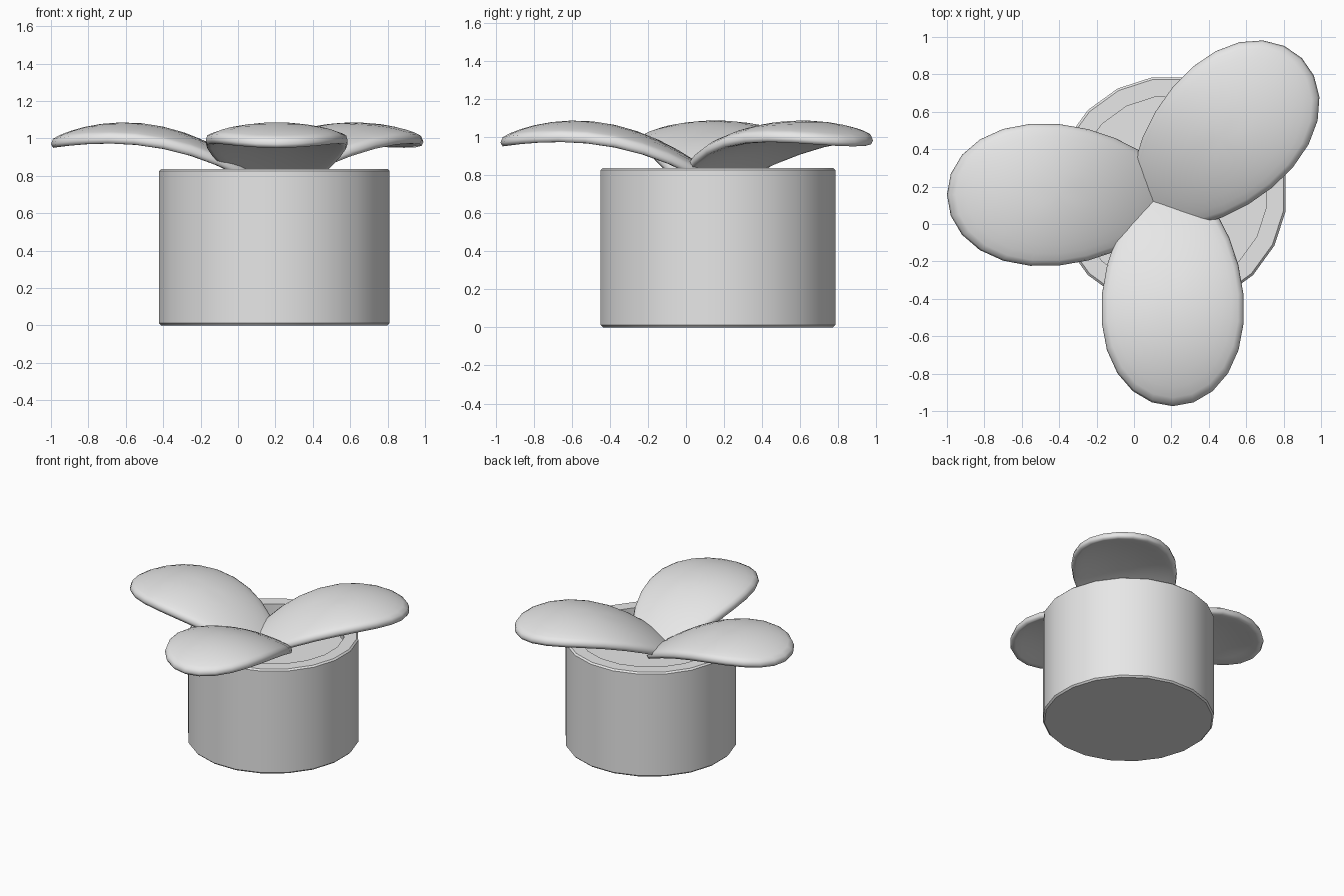
import bpy
import bmesh
import math
from mathutils import Matrix, Vector

if "Cube" in bpy.data.objects:
    bpy.data.objects.remove(bpy.data.objects["Cube"])

grey = bpy.data.materials.new("light_grey")
grey.use_nodes = True
grey.diffuse_color = (0.8, 0.8, 0.8, 1)
grey.node_tree.nodes["Principled BSDF"].inputs["Base Color"].default_value = (0.8, 0.8, 0.8, 1)

CENTRE = Vector((0.195, 0.168, 0))


def finish(bm, name, matrix, sharp_angle):
    """Turn a bmesh into a smooth shaded object."""
    bmesh.ops.recalc_face_normals(bm, faces=bm.faces)
    bmesh.ops.transform(bm, matrix=matrix, verts=bm.verts)
    mesh = bpy.data.meshes.new(name)
    bm.to_mesh(mesh)
    bm.free()
    mesh.materials.append(grey)
    obj = bpy.data.objects.new(name, mesh)
    bpy.context.collection.objects.link(obj)
    bpy.ops.object.select_all(action="DESELECT")
    obj.select_set(True)
    bpy.context.view_layer.objects.active = obj
    bpy.ops.object.shade_smooth_by_angle(angle=math.radians(sharp_angle))
    return obj


def make_pot(sides=20, radius=0.624, inner=0.518, height=0.837, soil=0.74, bevel=0.012):
    """Lathe a pot with bevelled outer edges and a recessed soil floor."""
    profile = [(0, 0), (radius - bevel, 0), (radius, bevel),
               (radius, height - bevel), (radius - bevel, height),
               (inner, height), (inner, soil), (0, soil)]
    bm = bmesh.new()
    verts = [bm.verts.new((r, 0, z)) for r, z in profile]
    edges = [bm.edges.new(pair) for pair in zip(verts, verts[1:])]
    bmesh.ops.spin(bm, geom=verts + edges, cent=(0, 0, 0), axis=(0, 0, 1),
                   angle=math.tau, steps=sides, use_duplicate=False)
    bmesh.ops.remove_doubles(bm, verts=bm.verts, dist=0.0001)
    turn = Matrix.Rotation(math.pi / sides, 4, "Z")
    return finish(bm, "pot", Matrix.Translation(CENTRE) @ turn, 30)


def make_petal(name, direction, distance, length=0.6, width=0.378, thickness=0.045):
    """Flatten a sphere into a thick egg-shaped leaf, arch it and droop its sides."""
    bm = bmesh.new()
    bmesh.ops.create_uvsphere(bm, u_segments=24, v_segments=16, radius=1)
    for v in bm.verts:
        along = v.co.x * length
        across = v.co.y * width * (1 + 0.15 * v.co.x)
        body = math.copysign(abs(v.co.z) ** 0.38, v.co.z) * thickness
        if abs(v.co.z) < 0.001:
            body = 0
        spine = 1.042 - 0.5 * (along - 0.22) ** 2
        v.co = (along, across, spine - 0.35 * across ** 2 + body)
    turn = Matrix.Rotation(math.radians(direction), 4, "Z")
    place = Matrix.Translation(CENTRE) @ turn @ Matrix.Translation((distance, 0.012, 0))
    return finish(bm, name, place, 80)


make_pot()
make_petal("right_petal", 180, 0.595)
make_petal("front_petal", 270, 0.542)
make_petal("back_left_petal", 45, 0.405)
